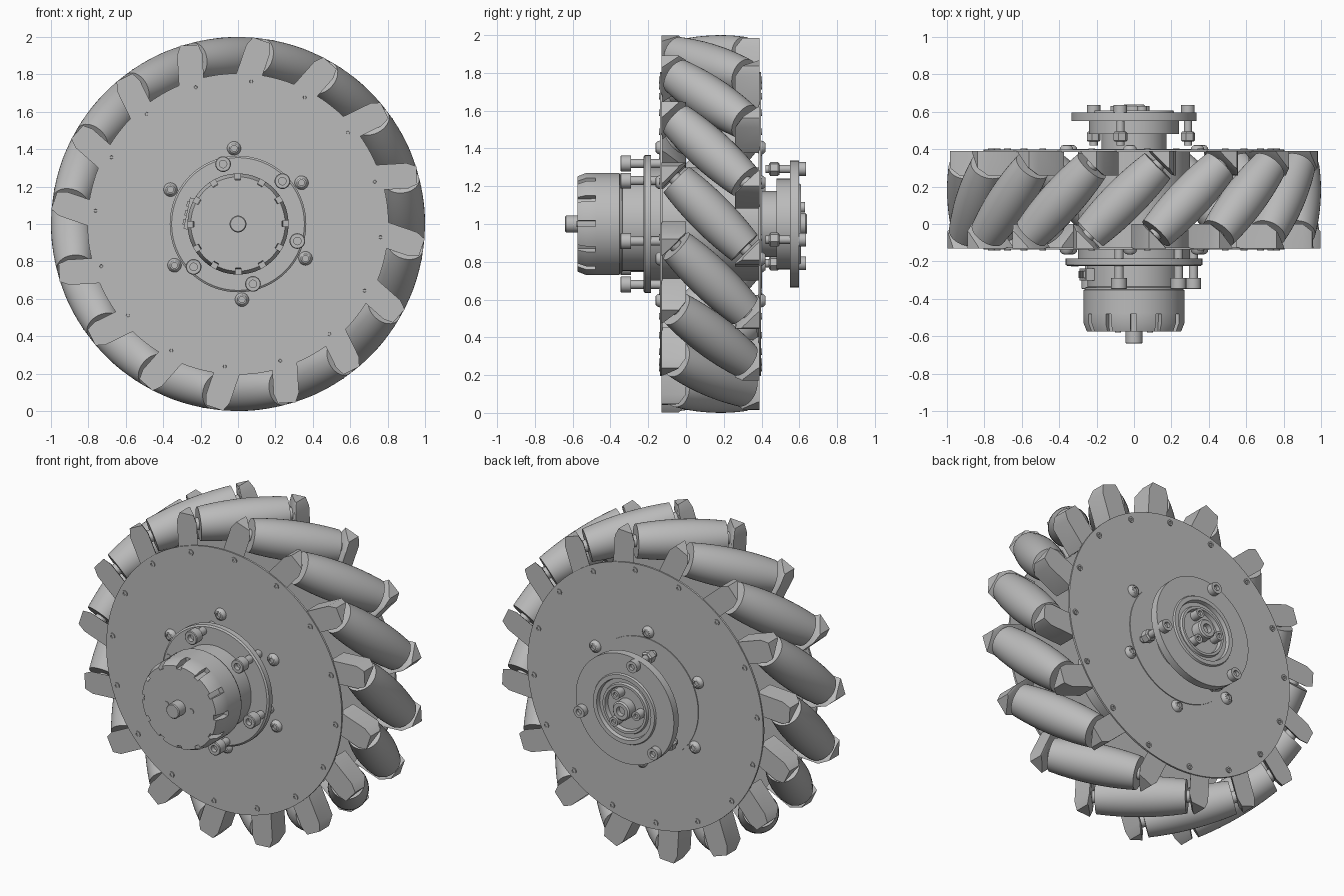
import bpy, bmesh
from math import radians, sqrt, pi
from mathutils import Matrix, Vector

if "Cube" in bpy.data.objects:
    bpy.data.objects.remove(bpy.data.objects["Cube"])

# One plain grey for the whole assembly
grey = bpy.data.materials.new("plain_grey")
grey.use_nodes = True
COLOUR = (0.5, 0.5, 0.5, 1)
grey.diffuse_color = COLOUR
grey.node_tree.nodes["Principled BSDF"].inputs["Base Color"].default_value = COLOUR

MID = 0.13       # middle of the wheel along its axle
COUNT = 16       # rollers
STEP = 360 / COUNT
PHASE = -3.5


def finish(name, bm):
    """Clean a bmesh, smooth it with sharp creases, return its mesh."""
    bmesh.ops.remove_doubles(bm, verts=bm.verts, dist=1e-5)
    bmesh.ops.recalc_face_normals(bm, faces=bm.faces)
    for f in bm.faces:
        f.smooth = True
    for e in bm.edges:
        e.smooth = e.calc_face_angle(0) < radians(30)
    mesh = bpy.data.meshes.new(name)
    bm.to_mesh(mesh)
    bm.free()
    mesh.materials.append(grey)
    return mesh


def lathe(name, profile, sides=64, angle=360):
    """Turn (radius, y) points around the y axis."""
    bm = bmesh.new()
    vs = [bm.verts.new((0, y, r)) for r, y in profile]
    es = [bm.edges.new(p) for p in zip(vs, vs[1:])]
    if angle < 360:
        es.append(bm.edges.new((vs[-1], vs[0])))
        face = bm.faces.new(vs)
        bmesh.ops.duplicate(bm, geom=[face])
    bmesh.ops.spin(bm, geom=vs + es, cent=(0, 0, 0), axis=(0, 1, 0),
                   angle=radians(angle), steps=sides)
    if angle < 360:
        end = Matrix.Rotation(radians(angle), 3, 'Y')
        bm.faces.new([bm.verts.new(end @ Vector((0, y, r))) for r, y in profile])
    return finish(name, bm)


def place(name, mesh, phi=0, radius=0, y=0, local=Matrix()):
    """Put a mesh at a clock angle and radius round the axle."""
    ob = bpy.data.objects.new(name, mesh)
    bpy.context.collection.objects.link(ob)
    ob.matrix_world = (Matrix.Translation((0, y, 1)) @ Matrix.Rotation(radians(phi), 4, 'Y')
                       @ Matrix.Translation((0, 0, radius)) @ local)
    return ob


def turned(name, profile, **kw):
    return place(name, lathe(name, profile, **kw))


def cyl(r, y0, y1):
    return [(0, y0), (r, y0), (r, y1), (0, y1)]


FLIP = Matrix.Rotation(pi, 4, 'Z')   # turns a part round to face the back

# Barrel rollers, their outlines lying on the wheel's outer circle
HALF = 0.255
barrel = [(0, -HALF - 0.03), (0.035, -HALF - 0.03), (0.035, -HALF)]
for i in range(13):
    s = HALF * (i / 6 - 1)
    barrel.append((1 - sqrt(0.885 ** 2 + s * s / 2), s))
barrel += [(0.035, HALF), (0.035, HALF + 0.03), (0, HALF + 0.03)]
roller_mesh = lathe("roller", barrel, 40)

# Wedge bracket: flat outside face, slanted face against the roller's end
bm = bmesh.new()
foot = [(-0.27, -0.26), (-0.135, -0.26), (-0.15, -0.24), (-0.255, -0.135), (-0.27, -0.13)]
levels = []
for height, scale in ((0.74, 1), (0.92, 1), (0.97, 0.7)):
    levels.append([bm.verts.new((-0.2 + (x + 0.2) * scale, -0.26 + (y + 0.26) * scale, height))
                   for x, y in foot])
bm.faces.new(levels[0])
bm.faces.new(levels[-1])
for low, high in zip(levels, levels[1:]):
    for i in range(len(foot)):
        j = (i + 1) % len(foot)
        bm.faces.new((low[i], low[j], high[j], high[i]))
bracket_mesh = finish("bracket", bm)

rivet_mesh = lathe("rim_screw", [(0, 0), (0.008, 0), (0.009, -0.006), (0.018, -0.006),
                                 (0.018, 0.01), (0, 0.01)], 16)
tilt = Matrix.Rotation(radians(-45), 4, 'Z')
for i in range(COUNT):
    phi = PHASE + i * STEP
    place("roller", roller_mesh, phi, 0.885, MID, tilt)
    place("front_bracket", bracket_mesh, phi, 0, MID)
    place("back_bracket", bracket_mesh, phi, 0, MID, FLIP)
    place("front_rim_screw", rivet_mesh, 5.3 + i * STEP, 0.765, -0.137)
    place("back_rim_screw", rivet_mesh, 5.3 + i * STEP, 0.765, 0.397, FLIP)

# Side discs and inner drum
turned("front_disc", cyl(0.805, -0.137, -0.125), sides=96)
turned("back_disc", cyl(0.805, 0.385, 0.397), sides=96)
turned("back_disc_ring", cyl(0.365, 0.39, 0.402))
turned("inner_hub", cyl(0.3, -0.13, 0.39))

# Dome screws holding the hub, both sides
dome_mesh = lathe("dome_screw", [(0, -0.012), (0.016, -0.012), (0.016, -0.025), (0.024, -0.023),
                                 (0.034, -0.012), (0.037, 0), (0, 0)], 24)
for i in range(6):
    place("front_dome_screw", dome_mesh, -3 + 60 * i, 0.405, -0.137)
    place("back_dome_screw", dome_mesh, -3 + 60 * i, 0.405, 0.397, FLIP)

# Motor mounting flange and body
turned("mount_collar", cyl(0.3, -0.185, -0.13))
turned("mount_flange", [(0, -0.225), (0.355, -0.225), (0.365, -0.218),
                        (0.365, -0.185), (0, -0.185)])
turned("motor_body", [(0, -0.575), (0.236, -0.575), (0.24, -0.48), (0.27, -0.48), (0.27, -0.352),
                      (0.262, -0.35), (0.262, -0.34), (0.248, -0.335), (0.248, -0.22), (0, -0.22)])
turned("motor_shaft", [(0, -0.64), (0.04, -0.64), (0.045, -0.635), (0.045, -0.57), (0, -0.57)],
       sides=32)
rim_mesh = lathe("motor_rim_segment", [(0.225, -0.575), (0.252, -0.575), (0.27, -0.53),
                                       (0.27, -0.475), (0.225, -0.475)], 6, 23)
for i in range(12):
    place("motor_rim_segment", rim_mesh, 30 * i + 3)
pin_mesh = lathe("motor_face_pin", cyl(0.016, -0.58, -0.57), 16)
for phi in (-90, 90):
    place("motor_face_pin", pin_mesh, phi, 0.085)

# Cable socket on the motor's side
bm = bmesh.new()
bmesh.ops.create_cube(bm, size=1)
bmesh.ops.scale(bm, verts=bm.verts, vec=(0.17, 0.065, 0.08))
place("cable_socket", finish("cable_socket", bm), -78, 0.24, -0.27)
bm = bmesh.new()
bmesh.ops.create_cube(bm, size=1)
bmesh.ops.scale(bm, verts=bm.verts, vec=(0.03, 0.04, 0.02))
pin = finish("socket_pin", bm)
for k in (-1, 0, 1):
    place("socket_pin", pin, -78, 0.28, -0.27, Matrix.Translation((0.05 * k, 0, 0)))

# Cap screws round the motor flange, one hole left empty
cap_mesh = lathe("cap_screw", [(0, -0.32), (0.02, -0.32), (0.02, -0.348), (0.038, -0.348),
                               (0.042, -0.344), (0.042, -0.29), (0.024, -0.29),
                               (0.024, -0.13), (0, -0.13)], 24)
for i in range(5):
    place("flange_cap_screw", cap_mesh, -14 + 60 * i, 0.33)
place("empty_flange_hole", lathe("empty_flange_hole", cyl(0.02, -0.227, -0.22), 20), -74, 0.33)

# Back coupling: stepped neck, flange with a stepped recess, centre boss
turned("coupling_neck", [(0, 0.39), (0.175, 0.39), (0.175, 0.48), (0.24, 0.48),
                         (0.24, 0.555), (0, 0.555)])
turned("coupling_flange", [(0, 0.55), (0.335, 0.55), (0.335, 0.597), (0.215, 0.597),
                           (0.21, 0.608), (0.185, 0.608), (0.18, 0.585), (0.155, 0.585),
                           (0.15, 0.6), (0.135, 0.6), (0.13, 0.575), (0, 0.575)])
turned("centre_boss", [(0, 0.61), (0.028, 0.61), (0.028, 0.64), (0.05, 0.64), (0.058, 0.632),
                       (0.058, 0.57), (0, 0.57)], sides=32)
small_mesh = lathe("coupling_small_screw", [(0, 0.615), (0.014, 0.615), (0.014, 0.63),
                                            (0.028, 0.63), (0.028, 0.57), (0, 0.57)], 20)
back_mesh = lathe("coupling_screw", [(0, 0.615), (0.018, 0.615), (0.018, 0.635), (0.036, 0.635),
                                     (0.036, 0.595), (0.022, 0.595), (0.022, 0.42),
                                     (0, 0.42)], 24)
nut_mesh = lathe("coupling_nut", [(0, 0.44), (0.03, 0.44), (0.038, 0.447), (0.038, 0.487),
                                  (0.03, 0.495), (0, 0.495)], 6)
for i in range(3):
    phi = -14 + 120 * i
    place("coupling_screw", back_mesh, phi, 0.3)
    place("coupling_nut", nut_mesh, phi, 0.3)
    place("coupling_small_screw", small_mesh, phi + 40, 0.098)
